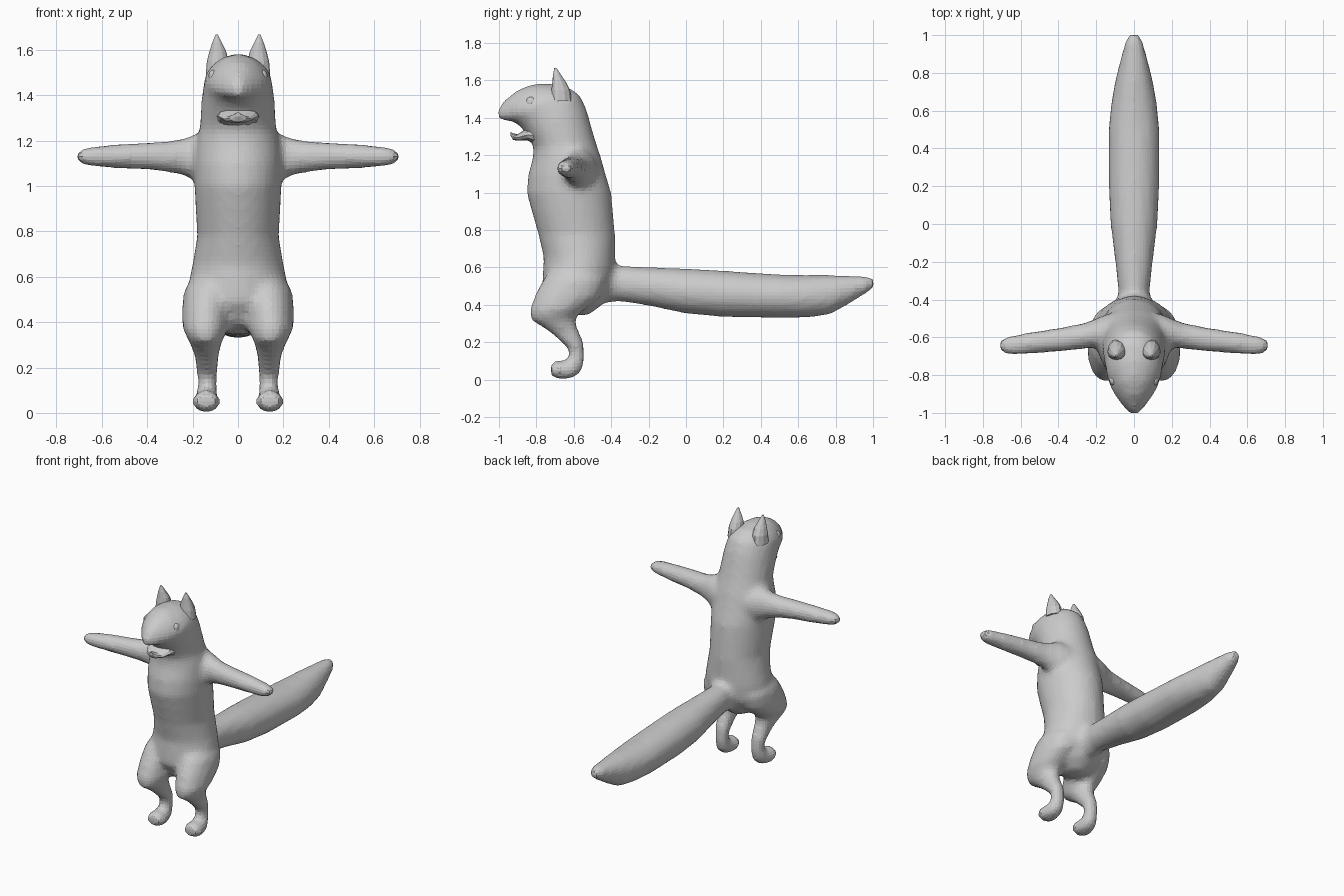
import bpy, bmesh, math
from mathutils import Vector


def loft(bm, rings, sides=20, cup=1.0):
    """Closed tube through elliptical rings (centre, half axis a, half axis b); cup flattens the -b side."""
    loops = []
    for c, a, b in rings:
        loop = []
        for i in range(sides):
            t = 2 * math.pi * i / sides
            s = math.sin(t)
            loop.append(bm.verts.new(c + a * math.cos(t) + b * (s if s > 0 else s * cup)))
        loops.append(loop)
    for lo, hi in zip(loops, loops[1:]):
        for i in range(sides):
            j = (i + 1) % sides
            bm.faces.new((lo[i], lo[j], hi[j], hi[i]))
    bm.faces.new(loops[0][::-1])
    bm.faces.new(loops[-1])


def spans(rows, side=1):
    """Rings from two side-view points (y, z, y, z), half width and optional centre x."""
    out = []
    for y1, z1, y2, z2, w, *x in rows:
        p, q = Vector((0, y1, z1)), Vector((0, y2, z2))
        c = (p + q) / 2
        c.x = side * (x[0] if x else 0)
        out.append((c, Vector((w, 0, 0)), (q - p) / 2))
    return out


def finish(name, bm):
    bmesh.ops.recalc_face_normals(bm, faces=bm.faces)
    me = bpy.data.meshes.new(name)
    bm.to_mesh(me)
    bm.free()
    ob = bpy.data.objects.new(name, me)
    bpy.context.collection.objects.link(ob)
    return ob


# Torso and head: front point, back point, half width
torso = [
    (-.62, .345, -.52, .345, .05), (-.71, .39, -.45, .40, .14),
    (-.77, .49, -.39, .49, .215), (-.765, .58, -.38, .60, .215),
    (-.76, .65, -.38, .67, .20), (-.79, .78, -.38, .78, .18),
    (-.825, .90, -.39, .90, .187), (-.852, 1.0, -.40, 1.0, .192),
    (-.843, 1.1, -.43, 1.1, .192), (-.82, 1.18, -.455, 1.19, .185),
    (-.815, 1.24, -.485, 1.28, .168), (-.835, 1.28, -.505, 1.35, .165),
    (-.87, 1.335, -.53, 1.44, .16), (-.90, 1.365, -.565, 1.52, .152),
    (-.93, 1.383, -.63, 1.565, .146), (-.95, 1.383, -.72, 1.582, .128),
    (-.968, 1.383, -.82, 1.58, .098), (-.988, 1.383, -.90, 1.55, .066),
    (-1.0, 1.39, -.97, 1.495, .036), (-1.006, 1.41, -1.006, 1.45, .02)]

# Leg from hip to toe: front point, back point, half width, centre x
leg = [
    (-.68, .63, -.48, .63, .08, .10), (-.755, .55, -.43, .53, .108, .13),
    (-.805, .46, -.46, .44, .108, .14), (-.838, .37, -.54, .375, .10, .145),
    (-.83, .318, -.585, .34, .08, .143), (-.765, .28, -.592, .315, .066, .142),
    (-.705, .235, -.578, .275, .055, .138), (-.63, .165, -.545, .195, .047, .136),
    (-.625, .125, -.54, .105, .043, .136), (-.64, .103, -.565, .03, .05, .137),
    (-.66, .1, -.625, .002, .06, .14), (-.695, .104, -.685, 0, .064, .14),
    (-.725, .08, -.72, .02, .045, .14)]

# Arm: x, y range, z range
arm = [
    (.08, -.72, -.46, 1.00, 1.24), (.17, -.67, -.485, 1.01, 1.235),
    (.21, -.655, -.505, 1.035, 1.22), (.27, -.662, -.525, 1.055, 1.202),
    (.40, -.677, -.55, 1.072, 1.192), (.55, -.687, -.572, 1.078, 1.183),
    (.65, -.694, -.592, 1.086, 1.174), (.695, -.685, -.602, 1.098, 1.16),
    (.716, -.665, -.62, 1.115, 1.145)]

# Tail: top point, bottom point, half width
tail = [
    (-.55, .62, -.55, .44, .10), (-.43, .645, -.43, .41, .095),
    (-.36, .61, -.36, .42, .083), (-.2, .602, -.2, .395, .10),
    (0, .595, 0, .353, .125), (.2, .583, .2, .335, .135),
    (.5, .563, .5, .33, .136), (.65, .56, .65, .332, .12),
    (.77, .56, .77, .348, .098), (.88, .557, .88, .41, .07),
    (.96, .555, .96, .46, .05), (1.005, .54, 1.005, .49, .028)]

# Body: all limbs lofted, then fused and softened
bm = bmesh.new()
loft(bm, spans(torso), 28)
loft(bm, spans(tail))
for side in (-1, 1):
    loft(bm, spans(leg, side))
    loft(bm, [(Vector((side * x, (y1 + y2) / 2, (z1 + z2) / 2)),
               Vector((0, (y2 - y1) / 2, 0)), Vector((0, 0, (z2 - z1) / 2)))
              for x, y1, y2, z1, z2 in arm])
body = finish("body", bm)
fuse = body.modifiers.new("fuse", 'REMESH')
fuse.mode = 'VOXEL'
fuse.voxel_size = .02
soften = body.modifiers.new("soften", 'SMOOTH')
soften.factor = .5
soften.iterations = 6

# Lower jaw: top point, bottom point, half width
bm = bmesh.new()
loft(bm, spans([
    (-.78, 1.37, -.78, 1.24, .10), (-.86, 1.338, -.845, 1.278, .088),
    (-.90, 1.312, -.90, 1.278, .062), (-.925, 1.318, -.925, 1.282, .036),
    (-.938, 1.325, -.938, 1.305, .01)]), 12)
finish("lower_jaw", bm)

# Ears (hollowed at the front) and eyes
ear = [(1.49, .092, -.68, .05, .07), (1.55, .09, -.682, .047, .062),
       (1.59, .089, -.687, .038, .046), (1.63, .092, -.695, .022, .027),
       (1.667, .094, -.70, .005, .007)]
for side, label in ((-1, "left"), (1, "right")):
    bm = bmesh.new()
    loft(bm, [(Vector((side * x, y, z)), Vector((rx, 0, 0)), Vector((0, ry, 0)))
              for z, x, y, rx, ry in ear], 12, cup=.6)
    finish("ear_" + label, bm)

    bm = bmesh.new()
    bmesh.ops.create_uvsphere(bm, u_segments=12, v_segments=8, radius=.028)
    eye = finish("eye_" + label, bm)
    eye.location = (side * .108, -.828, 1.483)
    eye.scale = (.8, 1, 1.05)
